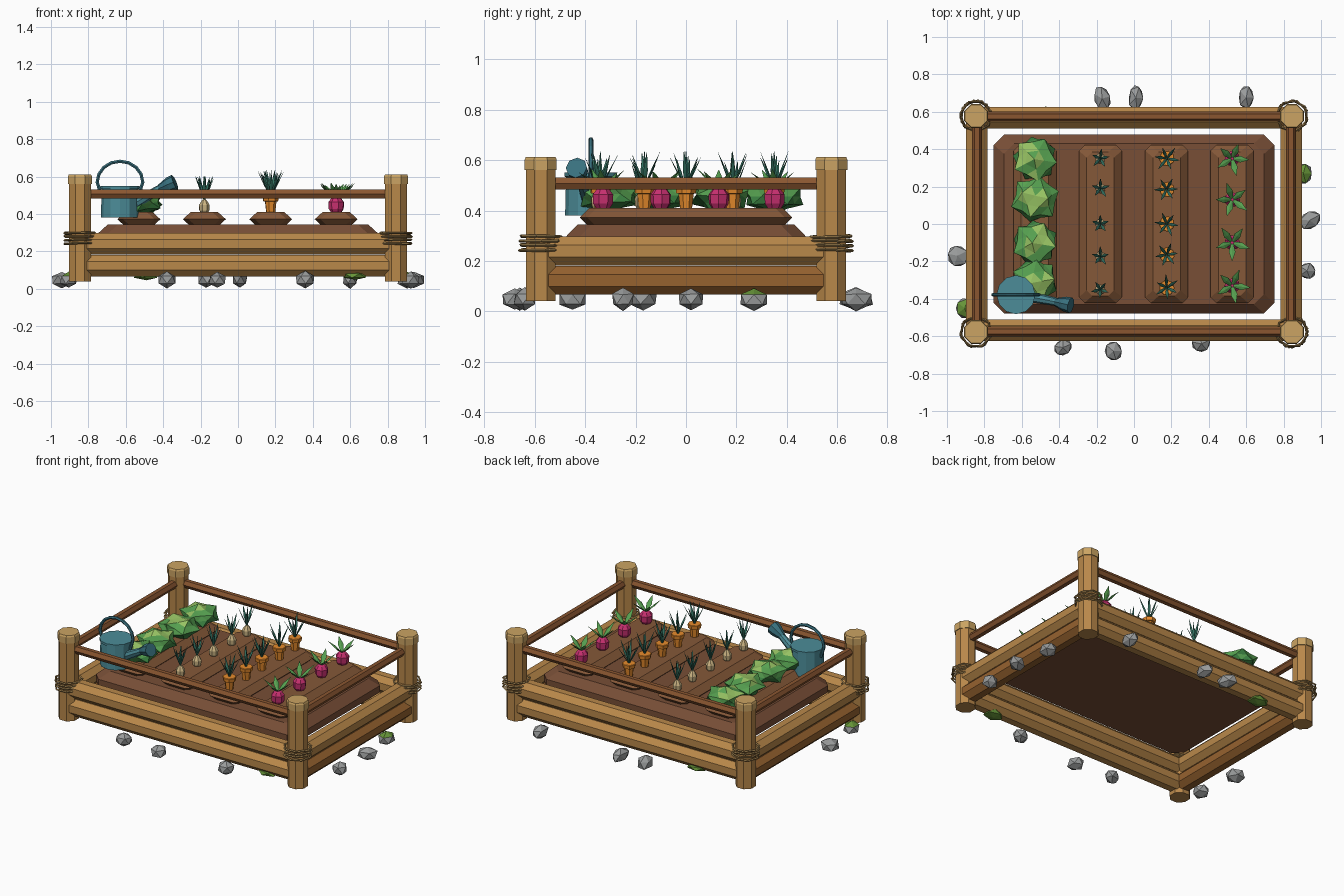
import bpy, bmesh, random
from math import sin, cos, pi, radians
from mathutils import Vector, Matrix

if "Cube" in bpy.data.objects:
    bpy.data.objects.remove(bpy.data.objects["Cube"])

random.seed(4)


def mat(name, hexcode):
    m = bpy.data.materials.new(name)
    rgb = [int(hexcode[i:i + 2], 16) / 255 for i in (0, 2, 4)]
    m.diffuse_color = [((c + 0.055) / 1.055) ** 2.4 for c in rgb] + [1]
    m.use_nodes = True
    m.node_tree.nodes["Principled BSDF"].inputs["Base Color"].default_value = m.diffuse_color
    return m


WOOD, DARK_WOOD, CAP = mat("wood", "B9884A"), mat("dark_wood", "96622F"), mat("cut_wood", "CBA463")
RAIL, ROPE = mat("rail_wood", "8A5630"), mat("rope", "A08250")
SOIL, MOUND = mat("soil", "784E36"), mat("mound_soil", "855838")
G_DARK, G_MID, G_LIGHT = mat("dark_green", "3A8040"), mat("green", "56A050"), mat("light_green", "98C464")
TEAL, ORANGE = mat("teal_leaf", "327060"), mat("orange", "E88C2C")
BEET, ONION = mat("beet", "C83070"), mat("onion", "CDB684")
BLUE, BLUE_DARK = mat("can_blue", "4C8C98"), mat("can_dark", "38707E")
STONE, MOSS = mat("stone", "9A9C9C"), mat("moss", "669438")


def finish(bm, name, *mats):
    bmesh.ops.recalc_face_normals(bm, faces=bm.faces)
    me = bpy.data.meshes.new(name)
    bm.to_mesh(me)
    bm.free()
    for m in mats:
        me.materials.append(m)
    ob = bpy.data.objects.new(name, me)
    bpy.context.collection.objects.link(ob)
    return ob


def loft(bm, rings):
    """Skin a stack of equal-length rings and cap both ends."""
    vs = [[bm.verts.new(p) for p in r] for r in rings]
    n = len(vs[0])
    for a, b in zip(vs, vs[1:]):
        for i in range(n):
            bm.faces.new((a[i], a[(i + 1) % n], b[(i + 1) % n], b[i]))
    bm.faces.new(vs[0][::-1])
    bm.faces.new(vs[-1])


def turned(bm, a, b, profile, n=8, rot=0.0, flat=1.0):
    """Round part along a->b; profile = (fraction along, radius) pairs."""
    a, b = Vector(a), Vector(b)
    q = (b - a).to_track_quat('Z', 'Y')
    loft(bm, [[a + (b - a) * t + q @ Vector((r * cos(rot + 2 * pi * i / n), flat * r * sin(rot + 2 * pi * i / n), 0))
               for i in range(n)] for t, r in profile])


def bar(name, a, b, r, m, n=8, rot=0.0):
    bm = bmesh.new()
    turned(bm, a, b, [(0, r), (1, r)], n, rot)
    return finish(bm, name, m)


def slab(name, cx, levels, cut, m):
    """Clipped-corner block; levels = (z, half x, half y)."""
    bm = bmesh.new()
    rings = []
    for z, hx, hy in levels:
        pts = [(hx, hy - cut), (hx - cut, hy), (cut - hx, hy), (-hx, hy - cut),
               (-hx, cut - hy), (cut - hx, -hy), (hx - cut, -hy), (hx, cut - hy)]
        rings.append([(cx + x, y, z) for x, y in pts])
    loft(bm, rings)
    return finish(bm, name, m)


def torus(bm, c, R, r, tilt, n=7, k=4):
    """Coarse rope ring."""
    M = Matrix.Translation(c) @ Matrix.Rotation(tilt, 4, Vector((1, 1, 0))) @ Matrix.Rotation(tilt * 8, 4, 'Z')
    v = [[bm.verts.new(M @ Vector(((R + r * cos(2 * pi * j / k)) * cos(2 * pi * i / n),
                                   (R + r * cos(2 * pi * j / k)) * sin(2 * pi * i / n),
                                   r * sin(2 * pi * j / k)))) for j in range(k)] for i in range(n)]
    for i in range(n):
        for j in range(k):
            bm.faces.new((v[i][j], v[(i + 1) % n][j], v[(i + 1) % n][(j + 1) % k], v[i][(j + 1) % k]))


# Corner posts with caps and rope lashings
PX, PY = 0.845, 0.577
for sx in (-1, 1):
    for sy in (-1, 1):
        x, y = sx * PX, sy * PY
        bar("corner_post", (x, y, 0.04), (x, y, 0.565), 0.064, WOOD, rot=pi / 8)
        bm = bmesh.new()
        turned(bm, (x, y, 0.56), (x, y, 0.612), [(0, 0.069), (0.8, 0.069), (1, 0.064)], rot=pi / 8)
        finish(bm, "post_cap", CAP)
        bm = bmesh.new()
        for k in range(4):
            torus(bm, Vector((x, y, 0.243 + k * 0.018)), 0.084, 0.006, radians(random.uniform(-3, 3)))
        finish(bm, "rope_lashing", ROPE)

# Stacked side logs (flat faces up) and upper rails
for s in (-1, 1):
    for z, short_mat in ((0.123, DARK_WOOD), (0.24, WOOD)):
        bar("long_log", (-0.82, s * 0.567, z), (0.82, s * 0.567, z), 0.062, WOOD, rot=pi / 8)
        bar("short_log", (s * 0.84, -0.55, z), (s * 0.84, 0.55, z), 0.062, short_mat, rot=pi / 8)
    bar("long_rail", (-0.83, s * 0.575, 0.507), (0.83, s * 0.575, 0.507), 0.027, RAIL, 6)
    bar("short_rail", (s * 0.84, -0.56, 0.507), (s * 0.84, 0.56, 0.507), 0.027, RAIL, 6)

# Soil bed and planting mounds
ROWS = (-0.53, -0.18, 0.175, 0.525)
slab("soil_bed", 0, [(0.25, 0.75, 0.478), (0.295, 0.75, 0.478), (0.345, 0.695, 0.43)], 0.055, SOIL)
for cx in ROWS:
    slab("soil_mound", cx, [(0.34, 0.08, 0.39), (0.372, 0.115, 0.422), (0.41, 0.073, 0.385)], 0.03, MOUND)

# Leafy cabbages: spiky icospheres, lighter towards the top
for y in (0.347, 0.134, -0.1, -0.305):
    bm = bmesh.new()
    bmesh.ops.create_icosphere(bm, subdivisions=2, radius=1)
    for v in bm.verts:
        v.co *= 1.1 if len(v.link_edges) == 5 else random.uniform(0.78, 0.9)
    turn = Matrix.Rotation(random.uniform(0, 6), 4, 'Z') @ Matrix.Rotation(random.uniform(0, 0.6), 4, 'X')
    for f in bm.faces:
        h = (turn @ f.calc_center_median()).z + random.uniform(-0.25, 0.25)
        f.material_index = 2 if h > 0.7 else 1 if h > 0 else 0
    bm.transform(Matrix.Translation((ROWS[0], y, 0.455)) @ Matrix.Diagonal((0.122, 0.122, 0.066, 1)) @ turn)
    finish(bm, "cabbage", G_DARK, G_MID, G_LIGHT)


def leaves(bm, base, count, reach, height, width):
    """Ring of pointed blades plus an upright one."""
    start = random.uniform(0, 6)
    for i in range(count):
        a = start + 2 * pi * i / count
        k = random.uniform(0.8, 1.0)
        tip = base + Vector((reach * k * cos(a), reach * k * sin(a), height * random.uniform(0.8, 1)))
        turned(bm, base, tip, [(0, width * 0.3), (0.5, width), (1, 0.001)], 4, 0, 0.3)
    if height > reach:
        turned(bm, base, base + Vector((0.006, 0, height)), [(0, width * 0.4), (0.4, width), (1, 0.001)], 4, 0, 0.5)


def crop(name, cx, ys, z0, z1, profile, m, leaf_m, leaf_args, n=7):
    roots, tops = bmesh.new(), bmesh.new()
    for y in ys:
        turned(roots, (cx, y, z0), (cx, y, z1), profile, n, random.uniform(0, 1))
        leaves(tops, Vector((cx, y, z1 - 0.008)), *leaf_args)
    finish(roots, name, m)
    finish(tops, name + "_leaves", leaf_m)


# Root crops
crop("onions", ROWS[1], (0.35, 0.19, 0, -0.175, -0.35), 0.4, 0.478,
     [(0, 0.016), (0.25, 0.027), (0.6, 0.029), (0.85, 0.018), (1, 0.008)], ONION, TEAL, (5, 0.055, 0.135, 0.009))
crop("carrots", ROWS[2], (0.35, 0.185, 0, -0.165, -0.34), 0.4, 0.495,
     [(0, 0.023), (0.7, 0.031), (0.72, 0.04), (0.97, 0.043), (1, 0.04)], ORANGE, TEAL, (6, 0.07, 0.148, 0.009))
crop("beets", ROWS[3], (0.35, 0.13, -0.1, -0.33), 0.4, 0.49,
     [(0, 0.022), (0.3, 0.04), (0.7, 0.042), (0.93, 0.026), (1, 0.014)], BEET, G_MID, (5, 0.1, 0.085, 0.018))

# Watering can: body, rim, spout with rose, hooped handle
cx, cy = -0.631, -0.378
bm = bmesh.new()
turned(bm, (cx, cy, 0.38), (cx, cy, 0.55), [(0, 0.102), (0.9, 0.098), (0.91, 0.104), (1, 0.104)], 12)
finish(bm, "can_body", BLUE)
bm = bmesh.new()
turned(bm, (-0.56, -0.388, 0.45), (-0.40, -0.42, 0.545), [(0, 0.03), (1, 0.021)], 8)
finish(bm, "can_spout", BLUE)
bm = bmesh.new()
turned(bm, (-0.42, -0.417, 0.535), (-0.338, -0.435, 0.57), [(0, 0.022), (0.6, 0.04), (1, 0.043)], 8)
finish(bm, "can_rose", BLUE_DARK)
bm = bmesh.new()
path = [Vector((cx - 0.1, cy, 0.5))]
path += [Vector((cx + 0.122 * cos(a), cy, 0.57 + 0.112 * sin(a))) for a in [pi - pi * i / 8 for i in range(9)]]
path.append(Vector((cx + 0.1, cy, 0.5)))
rings = []
for i, p in enumerate(path):
    d = (path[min(i + 1, len(path) - 1)] - path[max(i - 1, 0)]).normalized()
    side = Vector((0, 1, 0))
    up = d.cross(side)
    rings.append([p + 0.01 * (side * cos(t * pi / 3) + up * sin(t * pi / 3)) for t in range(6)])
loft(bm, rings)
finish(bm, "can_handle", BLUE_DARK)

# Scattered stones (x, y, half x, half y, spin), some mossy, plus two low moss clumps
stones = [(-0.17, 0.67, .045, .07, .3), (0.01, 0.675, .04, .07, -.1), (0.6, 0.675, .043, .068, 0),
          (-0.38, -0.66, .056, .045, .4), (-0.11, -0.68, .048, .056, 0), (0.36, -0.64, .053, .047, .4),
          (0.94, 0.02, .066, .05, .5), (0.925, -0.25, .052, .045, 0), (-0.942, -0.17, .056, .064, .5)]
mossy = [(-0.905, -0.45, .052, .055, 0), (0.905, 0.27, .052, .06, 0)]
clumps = [(0.63, -0.575, .07, .05, 0), (-0.49, 0.58, .07, .05, 0)]
for name, group, mats, cz, hz in (("stone", stones, (STONE,), 0.048, 0.043),
                                  ("mossy_stone", mossy, (STONE, MOSS), 0.048, 0.043),
                                  ("moss_clump", clumps, (MOSS,), 0.07, 0.022)):
    for x, y, hx, hy, spin in group:
        bm = bmesh.new()
        bmesh.ops.create_icosphere(bm, subdivisions=1, radius=1)
        for v in bm.verts:
            v.co *= random.uniform(0.95, 1.13)
        if len(mats) > 1:
            for f in bm.faces:
                f.material_index = int(f.calc_center_median().z > 0.3)
        bm.transform(Matrix.Translation((x, y, cz)) @ Matrix.Rotation(spin, 4, 'Z') @ Matrix.Diagonal((hx, hy, hz, 1)))
        finish(bm, name, *mats)
